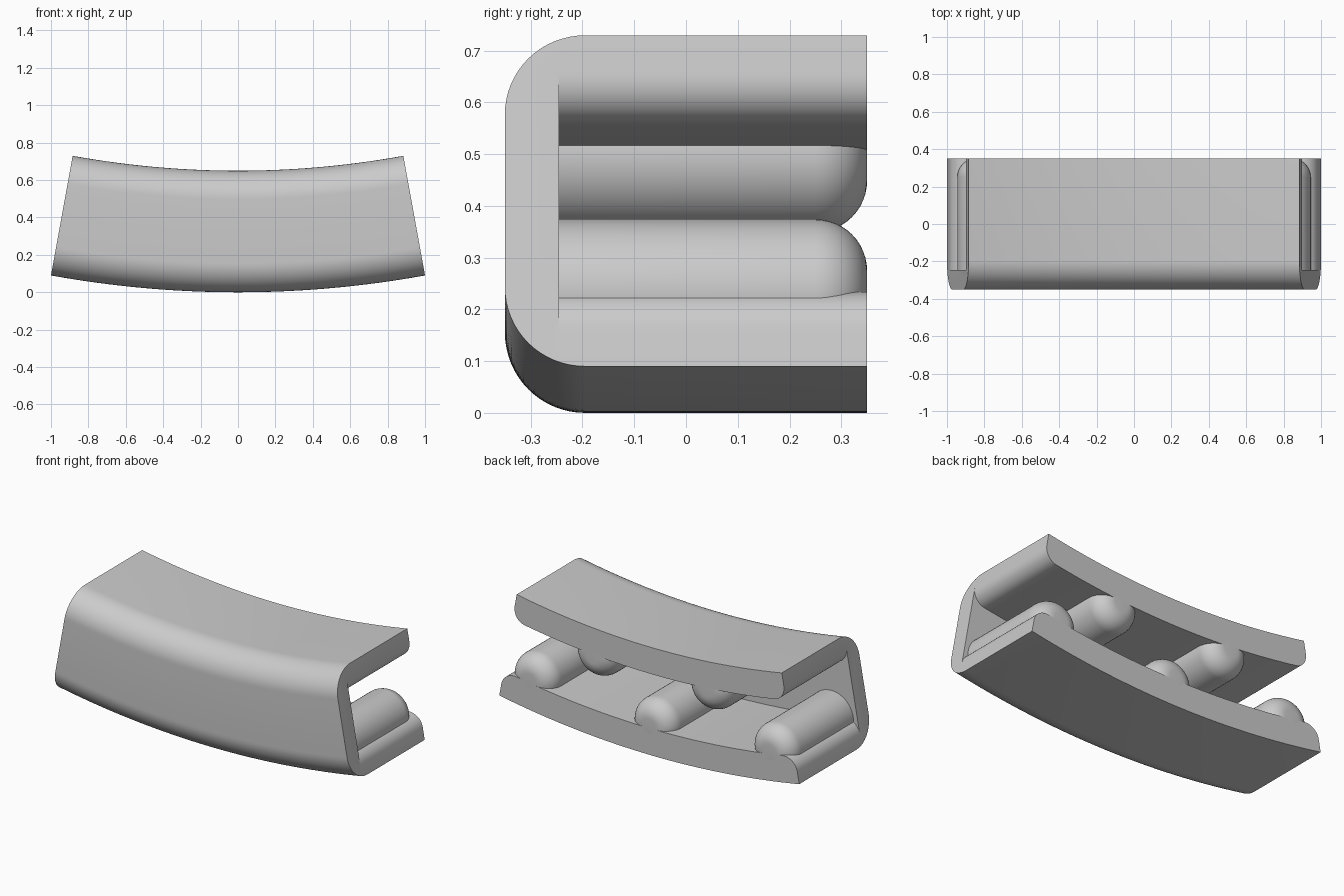
import bpy, bmesh, math

if "Cube" in bpy.data.objects:
    bpy.data.objects.remove(bpy.data.objects["Cube"])

RAD = 5.6                      # radius of the underside arc (centre is above)
HALF = math.asin(1 / RAD)      # half sweep angle
H, D = 0.65, 0.35              # channel height, half depth
WALL = -0.245                  # inner face of the front wall
FIL = 0.155                    # outer corner radius
THICK, TIP = 0.16, 0.075       # flange thickness, and thickness at its ends
ROLL_R, ROLL_DEPTH = 0.145, 0.17

grey = bpy.data.materials.new("light grey")
grey.diffuse_color = (0.6, 0.6, 0.6, 1)
grey.use_nodes = True
grey.node_tree.nodes["Principled BSDF"].inputs["Base Color"].default_value = grey.diffuse_color


def on_arc(theta, r):
    """x, z of a point r above the underside arc at angle theta."""
    return (RAD - r) * math.sin(theta), RAD - (RAD - r) * math.cos(theta)


def finish(name, bm):
    bmesh.ops.recalc_face_normals(bm, faces=bm.faces)
    me = bpy.data.meshes.new(name)
    bm.to_mesh(me)
    bm.free()
    me.materials.append(grey)
    ob = bpy.data.objects.new(name, me)
    bpy.context.collection.objects.link(ob)
    bpy.ops.object.select_all(action='DESELECT')
    ob.select_set(True)
    bpy.context.view_layer.objects.active = ob
    bpy.ops.object.shade_smooth_by_angle(angle=math.radians(30))
    return ob


def section(t):
    """C-shaped cross-section (y, r) with flanges of thickness t."""
    n = 16
    low = [(-D + FIL - FIL * math.sin(a), FIL - FIL * math.cos(a))
           for a in (i * math.pi / 2 / n for i in range(n + 1))]
    high = [(y, H - r) for y, r in reversed(low)]
    return low + high + [(D, H), (D, H - t), (WALL, H - t),
                         (WALL, t), (D, t), (D, 0)]


# curved channel: stations along the arc, inner flange edges rounded at the ends
edge = THICK - TIP
stations = []
for i in range(11):
    a = i * math.pi / 20
    stations.append((-HALF + edge * (1 - math.cos(a)) / 5.3, TIP + edge * math.sin(a)))
inner = -stations[-1][0]
stations += [(-inner + 2 * inner * i / 40, THICK) for i in range(1, 40)]
stations += [(-th, t) for th, t in reversed(stations[:11])]

bm = bmesh.new()
rings = []
for th, t in stations:
    ring = []
    for y, r in section(t):
        x, z = on_arc(th, r)
        ring.append(bm.verts.new((x, y, z)))
    rings.append(ring)
count = len(rings[0])
for a, b in zip(rings, rings[1:]):
    for j in range(count):
        k = (j + 1) % count
        bm.faces.new((a[j], a[k], b[k], b[j]))
bm.faces.new(rings[0])
bm.faces.new(rings[-1])
finish("curved_channel", bm)


def roller(name, theta, r):
    """Rod along y with a rounded back end."""
    cx, cz = on_arc(theta, r)
    f, seg = 0.1, 48
    prof = [(ROLL_R, WALL - 0.03)]
    prof += [(ROLL_R - f + f * math.cos(a), D - f + f * math.sin(a))
             for a in (i * math.pi / 24 for i in range(13))]
    bm = bmesh.new()
    rows = [[bm.verts.new((cx + q * math.cos(2 * math.pi * s / seg), y,
                           cz + q * math.sin(2 * math.pi * s / seg)))
             for s in range(seg)] for q, y in prof]
    for a, b in zip(rows, rows[1:]):
        for s in range(seg):
            k = (s + 1) % seg
            bm.faces.new((a[s], a[k], b[k], b[s]))
    bm.faces.new(rows[0])
    bm.faces.new(rows[-1])
    finish(name, bm)


# three rollers in the lower flange, two in the upper, staggered
step = math.asin(0.80 / (RAD - ROLL_DEPTH))
for i in (-1, 0, 1):
    roller(f"lower_roller_{i + 2}", i * step, ROLL_DEPTH)
for i, s in enumerate((-0.5, 0.5)):
    roller(f"upper_roller_{i + 1}", s * step, H - ROLL_DEPTH)
